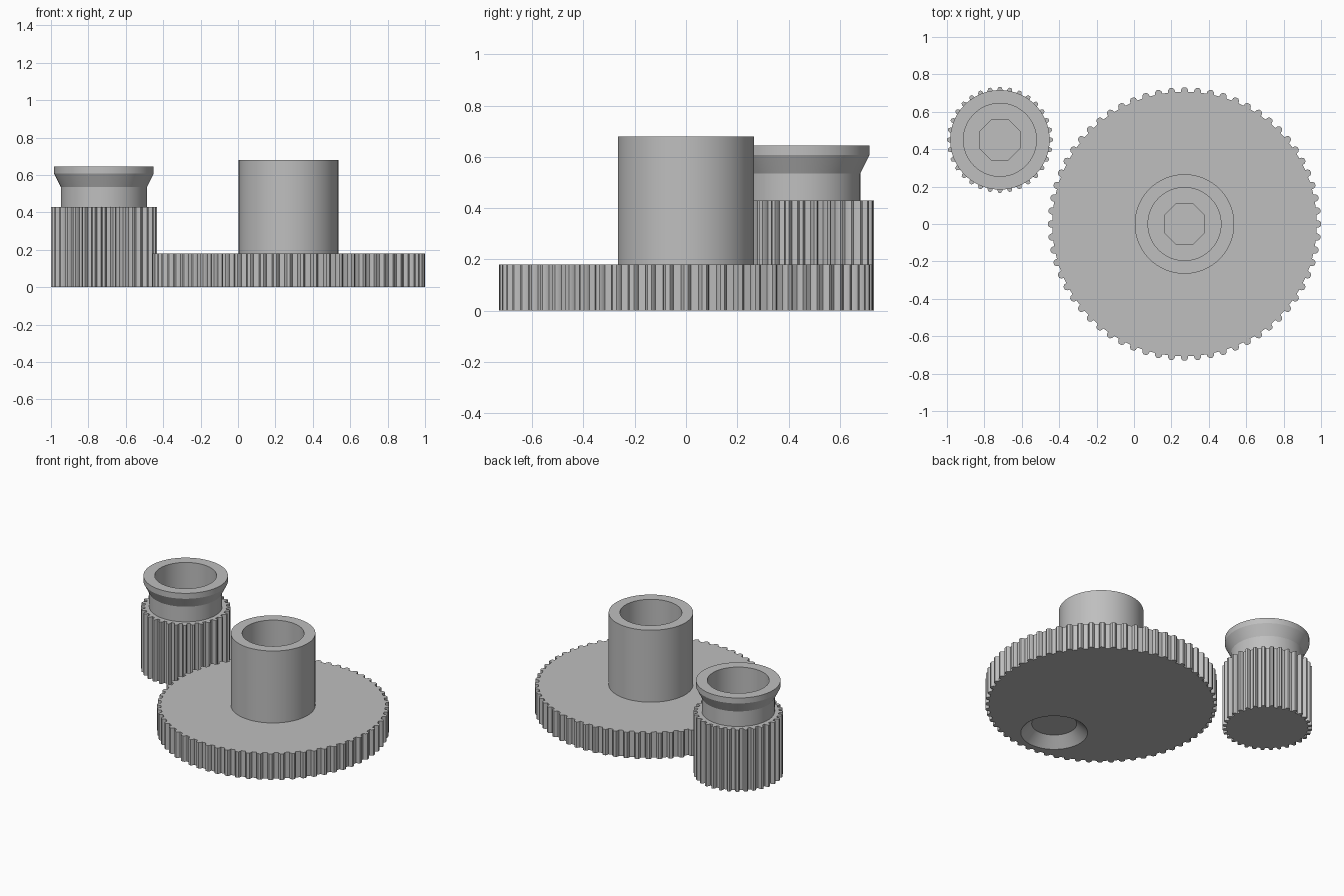
import bpy, bmesh, math

if "Cube" in bpy.data.objects:
    bpy.data.objects.remove(bpy.data.objects["Cube"])

grey = bpy.data.materials.new("grey plastic")
grey.diffuse_color = (0.52, 0.52, 0.52, 1)
grey.use_nodes = True
grey.node_tree.nodes["Principled BSDF"].inputs["Base Color"].default_value = grey.diffuse_color


def finish(bm, name, x, y, mat=True):
    bmesh.ops.recalc_face_normals(bm, faces=bm.faces)
    mesh = bpy.data.meshes.new(name)
    bm.to_mesh(mesh)
    bm.free()
    ob = bpy.data.objects.new(name, mesh)
    ob.location = (x, y, 0)
    bpy.context.collection.objects.link(ob)
    if mat:
        mesh.materials.append(grey)
    return ob


def smooth(ob, angle=30):
    bpy.ops.object.select_all(action='DESELECT')
    ob.select_set(True)
    bpy.context.view_layer.objects.active = ob
    bpy.ops.object.shade_smooth_by_angle(angle=math.radians(angle))


def prism(name, outline, z0, z1, x, y):
    """Extrude a flat outline upwards."""
    bm = bmesh.new()
    face = bm.faces.new([bm.verts.new((px, py, z0)) for px, py in outline])
    top = bmesh.ops.extrude_face_region(bm, geom=[face])
    verts = [v for v in top["geom"] if isinstance(v, bmesh.types.BMVert)]
    bmesh.ops.translate(bm, verts=verts, vec=(0, 0, z1 - z0))
    return finish(bm, name, x, y)


def lathe(name, profile, x, y, steps=96, closed=True):
    """Spin a profile of (radius, z) about the vertical axis."""
    bm = bmesh.new()
    rings = [[bm.verts.new((r * math.cos(2 * math.pi * i / steps),
                            r * math.sin(2 * math.pi * i / steps), z))
              for i in range(steps)] for r, z in profile]
    pairs = list(zip(rings, rings[1:]))
    if closed:
        pairs.append((rings[-1], rings[0]))
    else:
        bm.faces.new(rings[0])
        bm.faces.new(rings[-1])
    for a, b in pairs:
        for i in range(steps):
            j = (i + 1) % steps
            bm.faces.new((a[i], a[j], b[j], b[i]))
    return finish(bm, name, x, y)


def gear_outline(teeth, root, tip):
    """Rounded small teeth with a flat gap between them."""
    pts = []
    pitch = 2 * math.pi / teeth
    for t in range(teeth):
        for frac, h in ((-0.29, 0), (-0.24, 0.6), (-0.12, 1),
                        (0.12, 1), (0.24, 0.6), (0.29, 0)):
            a = (t + frac) * pitch
            r = root + (tip - root) * h
            pts.append((r * math.cos(a), r * math.sin(a)))
    return pts


def octagon(apothem):
    r = apothem / math.cos(math.pi / 8)
    return [(r * math.cos((k + 0.5) * math.pi / 4),
             r * math.sin((k + 0.5) * math.pi / 4)) for k in range(8)]


def cut(ob, cutter):
    cutter.hide_render = True
    cutter.hide_set(True)
    mod = ob.modifiers.new("cut", 'BOOLEAN')
    mod.operation = 'DIFFERENCE'
    mod.solver = 'EXACT'
    mod.object = cutter
    bpy.context.view_layer.update()
    # apply the cut and drop the helper
    bpy.context.view_layer.objects.active = ob
    bpy.ops.object.modifier_apply(modifier=mod.name)
    bpy.data.objects.remove(cutter)


# Large gear: toothed disc with a countersunk pocket underneath
GX, GY = 0.27, 0.0
large = prism("large_gear_disc", gear_outline(64, 0.707, 0.73), 0, 0.18, GX, GY)
cut(large, lathe("pocket_cutter", [(0.221, -0.01), (0.142, 0.065)],
                 GX, GY - 0.46, 64, closed=False))
cut(large, prism("shaft_cutter", octagon(0.108), 0.06, 0.3, GX, GY))
smooth(large)

# Hollow hub on the large gear
smooth(lathe("large_gear_hub", [(0.195, 0.18), (0.266, 0.18), (0.266, 0.68),
                                (0.195, 0.68)], GX, GY))

# Small gear: tall toothed barrel with a bore and octagonal socket
PX, PY = -0.717, 0.45
small = prism("small_gear_barrel", gear_outline(32, 0.257, 0.283), 0, 0.43, PX, PY)
cut(small, lathe("bore_cutter", [(0.195, 0.18), (0.195, 0.6)],
                 PX, PY, 96, closed=False))
cut(small, prism("socket_cutter", octagon(0.108), 0.06, 0.3, PX, PY))
smooth(small)

# Flared collar on the small gear
smooth(lathe("small_gear_collar", [(0.195, 0.43), (0.23, 0.43), (0.23, 0.535),
                                   (0.266, 0.607), (0.266, 0.645),
                                   (0.195, 0.645)], PX, PY), 20)
